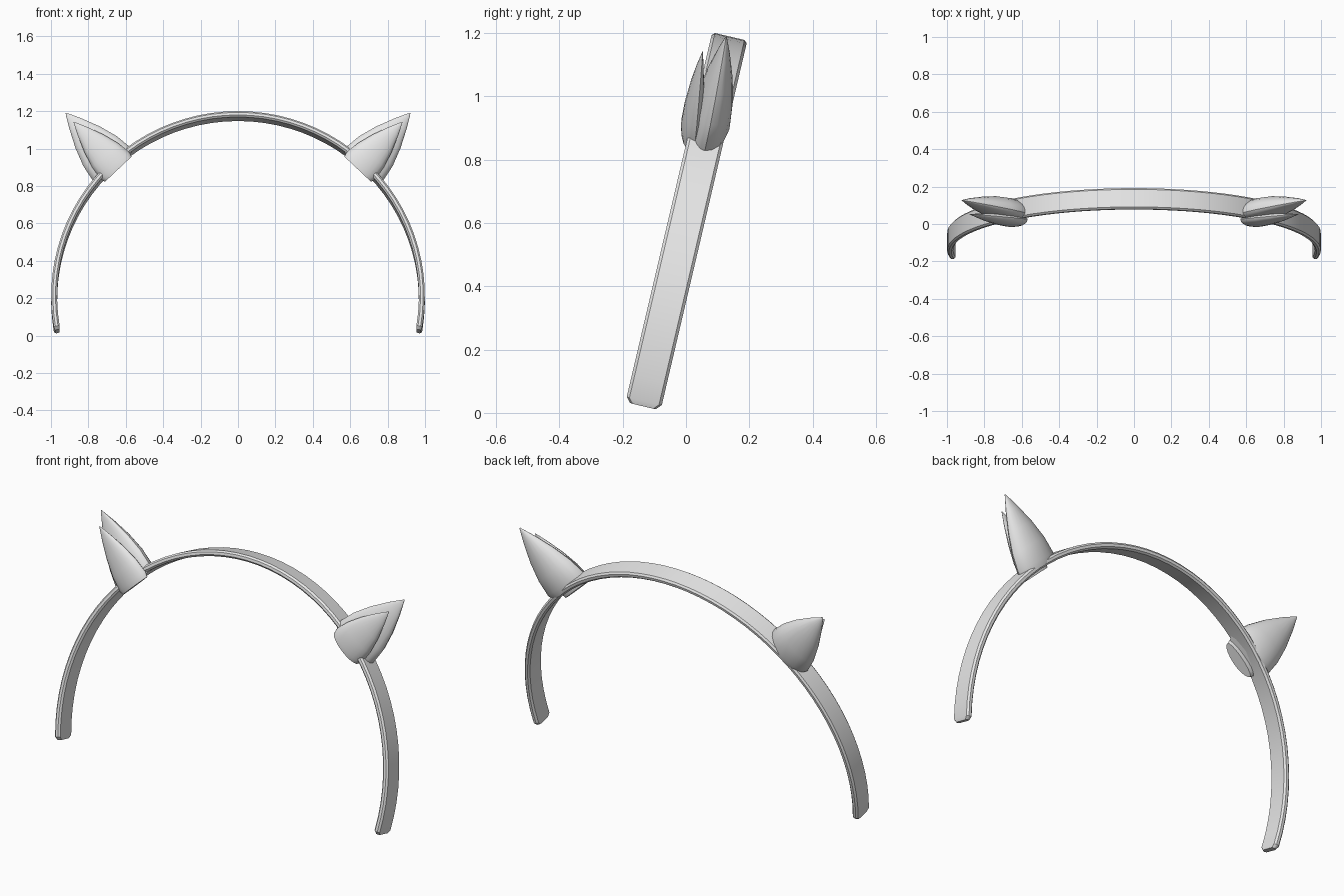
import bpy, bmesh, math
from mathutils import Vector

cube = bpy.data.objects.get("Cube")
if cube:
    bpy.data.objects.remove(cube)

grey = bpy.data.materials.new("light_grey")
grey.use_nodes = True
grey.diffuse_color = (0.8, 0.8, 0.8, 1)
grey.node_tree.nodes["Principled BSDF"].inputs["Base Color"].default_value = (0.8, 0.8, 0.8, 1)


def loft(name, rings):
    """Skin a list of closed rings and cap both ends."""
    bm = bmesh.new()
    loops = [[bm.verts.new(p) for p in ring] for ring in rings]
    n = len(loops[0])
    for a, b in zip(loops, loops[1:]):
        for i in range(n):
            j = (i + 1) % n
            bm.faces.new((a[i], a[j], b[j], b[i]))
    bm.faces.new(loops[0][::-1])
    bm.faces.new(loops[-1])
    bmesh.ops.recalc_face_normals(bm, faces=bm.faces)
    mesh = bpy.data.meshes.new(name)
    bm.to_mesh(mesh)
    bm.free()
    mesh.materials.append(grey)
    obj = bpy.data.objects.new(name, mesh)
    bpy.context.collection.objects.link(obj)
    bpy.ops.object.select_all(action='DESELECT')
    obj.select_set(True)
    bpy.context.view_layer.objects.active = obj
    bpy.ops.object.shade_smooth_by_angle(angle=math.radians(35))
    return obj


# Headband: a bevelled strip swept along a tilted arch
TILT = math.radians(13.2)
across = Vector((0, math.cos(TILT), -math.sin(TILT)))
HALF_W, HALF_T, BEVEL = 0.057, 0.016, 0.009


def band_ring(angle, scale=1.0):
    c, s = math.cos(angle), math.sin(angle)
    z = 0.2 + 0.974 * s
    centre = Vector((0.983 * c, (z - 0.6) * math.tan(TILT), z))
    out = Vector((c, s * math.sin(TILT), s * math.cos(TILT)))
    w, t = HALF_W * scale, HALF_T * scale
    corners = [(w, t - BEVEL), (w - BEVEL, t), (-w + BEVEL, t), (-w, t - BEVEL),
               (-w, -t + BEVEL), (-w + BEVEL, -t), (w - BEVEL, -t), (w, -t + BEVEL)]
    return [centre + across * a + out * b for a, b in corners]


START, STEPS = math.radians(-9.5), 48
rings = [band_ring(START - 0.017, 0.75)]
for k in range(STEPS + 1):
    rings.append(band_ring(START + (math.pi - 2 * START) * k / STEPS))
rings.append(band_ring(math.pi - START + 0.017, 0.75))
loft("headband", rings)

# Ears: a creased lens section narrowing in a convex curve to the tip
TAPER = [(0, 0.93), (0.08, 1), (0.3, 0.9), (0.55, 0.66), (0.8, 0.33), (0.93, 0.13), (1, 0.02)]


def ear(name, side, base, tip, half_width, front, back):
    base, tip = Vector(base), Vector(tip)
    axis = tip - base
    wide = Vector((axis.z, 0, -axis.x)).normalized()
    rings = []
    for t, w in TAPER:
        ring = []
        for i in range(20):
            a = math.tau * i / 20
            depth = back if math.sin(a) > 0 else front
            p = base + axis * t + wide * (half_width * w * math.cos(a))
            p.y += depth * w * math.sin(a)
            ring.append((p.x * side, p.y, p.z))
        rings.append(ring)
    return loft(name, rings)


for side, label in ((1, "left"), (-1, "right")):
    ear(label + "_outer_ear", side, (0.66, 0.055, 0.9), (0.92, 0.127, 1.19), 0.133, 0.045, 0.08)
    ear(label + "_inner_ear", side, (0.64, 0.025, 0.89), (0.878, 0.053, 1.142), 0.105, 0.043, 0.025)
